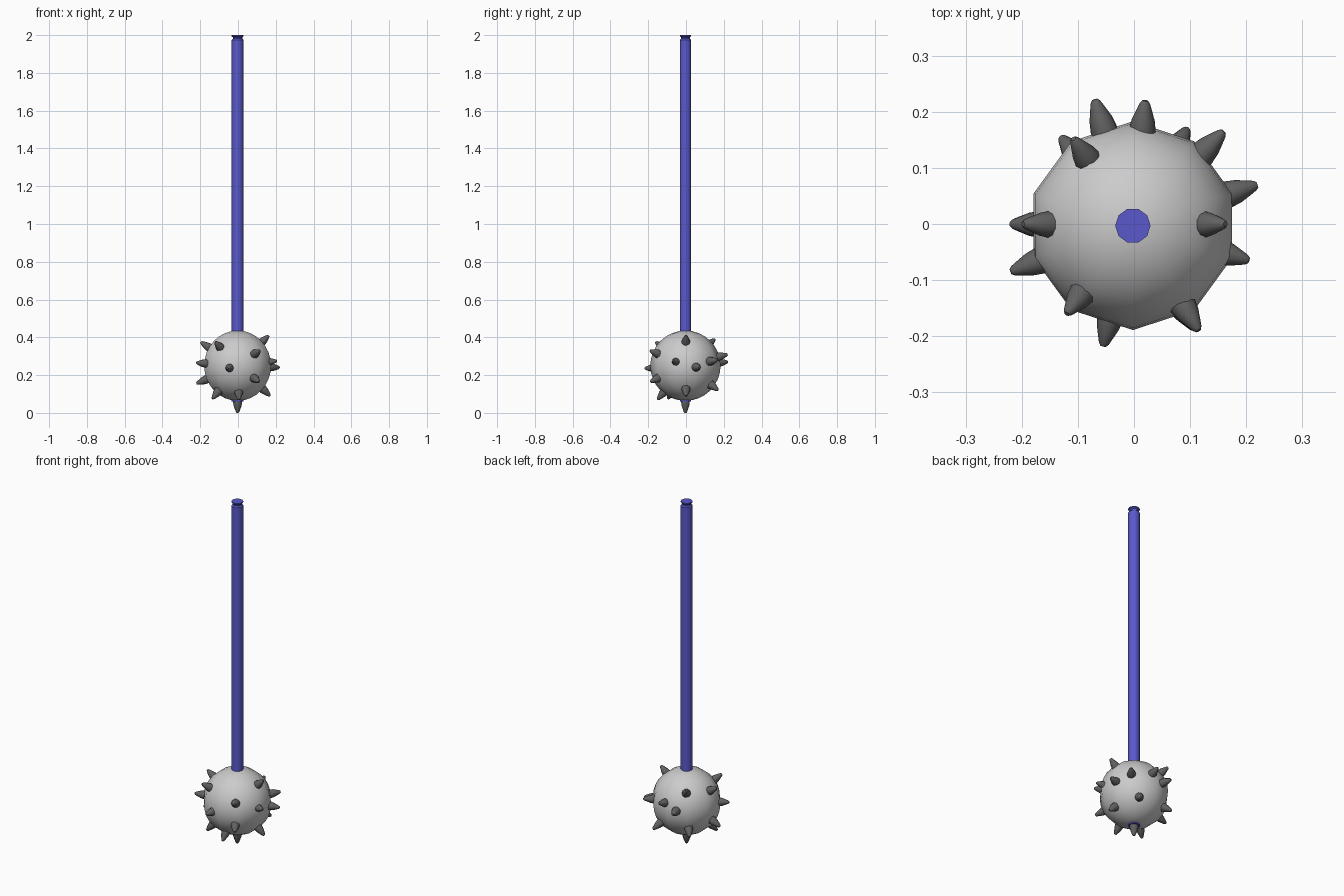
import bpy, bmesh, math
from mathutils import Vector, Matrix

if "Cube" in bpy.data.objects:
    bpy.data.objects.remove(bpy.data.objects["Cube"])

CENTRE = Vector((-0.002, -0.003, 0.25))
SIDES = 10


def material(name, rgb):
    m = bpy.data.materials.new(name)
    m.diffuse_color = (*rgb, 1)
    m.use_nodes = True
    m.node_tree.nodes["Principled BSDF"].inputs["Base Color"].default_value = m.diffuse_color
    return m


def lathe(name, profile, sides, mat=None):
    """Spin (radius, height) points around z and cap both ends."""
    bm = bmesh.new()
    rings = [[bm.verts.new((r * math.cos(2 * math.pi * i / sides),
                            r * math.sin(2 * math.pi * i / sides), z))
              for i in range(sides)] for r, z in profile]
    for a, b in zip(rings, rings[1:]):
        for i in range(sides):
            j = (i + 1) % sides
            bm.faces.new((a[i], a[j], b[j], b[i]))
    bm.faces.new(rings[0][::-1])
    bm.faces.new(rings[-1])
    mesh = bpy.data.meshes.new(name)
    bm.to_mesh(mesh)
    bm.free()
    obj = bpy.data.objects.new(name, mesh)
    bpy.context.collection.objects.link(obj)
    if mat:
        mesh.materials.append(mat)
    return obj


def smooth(obj, angle):
    bpy.ops.object.select_all(action='DESELECT')
    obj.select_set(True)
    bpy.context.view_layer.objects.active = obj
    bpy.ops.object.shade_smooth_by_angle(angle=math.radians(angle))


blue = material("handle_blue", (0.1, 0.1, 0.6))
dark = material("spike_grey", (0.12, 0.12, 0.12))

# Ball head
bpy.ops.mesh.primitive_uv_sphere_add(segments=SIDES, ring_count=16, radius=0.186,
                                     location=CENTRE)
ball = bpy.context.object
ball.name = "ball"
# turn so that corners lie on the x axis
ball.data.transform(Matrix.Rotation(math.pi / 2 + math.pi / SIDES * 1, 4, 'Z')
                    if SIDES % 4 else Matrix.Identity(4))
smooth(ball, 60)

# Handle runs through the ball, with a groove below the end cap
handle = lathe("handle", [(0.0315, 0.06), (0.0315, 1.975), (0.025, 1.981), (0.025, 1.988),
                          (0.0315, 1.994), (0.0315, 2.0)], SIDES, blue)
handle.location = (CENTRE.x, CENTRE.y, 0)
smooth(handle, 40)

# Spikes, one per tip position
tips = [
    (0.163, 0, 0.41), (0.17, 0, 0.09), (-0.198, 0, 0.375), (-0.22, 0, 0.155),
    (0.205, -0.065, 0.275), (0.22, 0.07, 0.24), (0.16, 0.165, 0.28),
    (0.02, 0.22, 0.31), (-0.07, 0.222, 0.27), (-0.108, 0.152, 0.39),
    (-0.13, 0.155, 0.13), (0.095, 0.17, 0.12), (-0.22, -0.085, 0.265),
    (-0.12, -0.16, 0.375), (0.115, -0.19, 0.33), (-0.055, -0.218, 0.235),
    (0.11, -0.188, 0.165), (-0.135, -0.095, 0.075), (0.005, -0.15, 0.07),
    (-0.002, -0.003, 0.0),
]
profile = [(0.024, -0.075), (0.024, -0.055), (0.0205, -0.036), (0.014, -0.018),
           (0.009, -0.005), (0.005, 0)]
for n, tip in enumerate(tips, 1):
    spike = lathe(f"spike_{n}", profile, SIDES, dark)
    out = (Vector(tip) - CENTRE).normalized()
    spike.matrix_world = Matrix.Translation(tip) @ out.to_track_quat('Z', 'Y').to_matrix().to_4x4()
    smooth(spike, 50)
